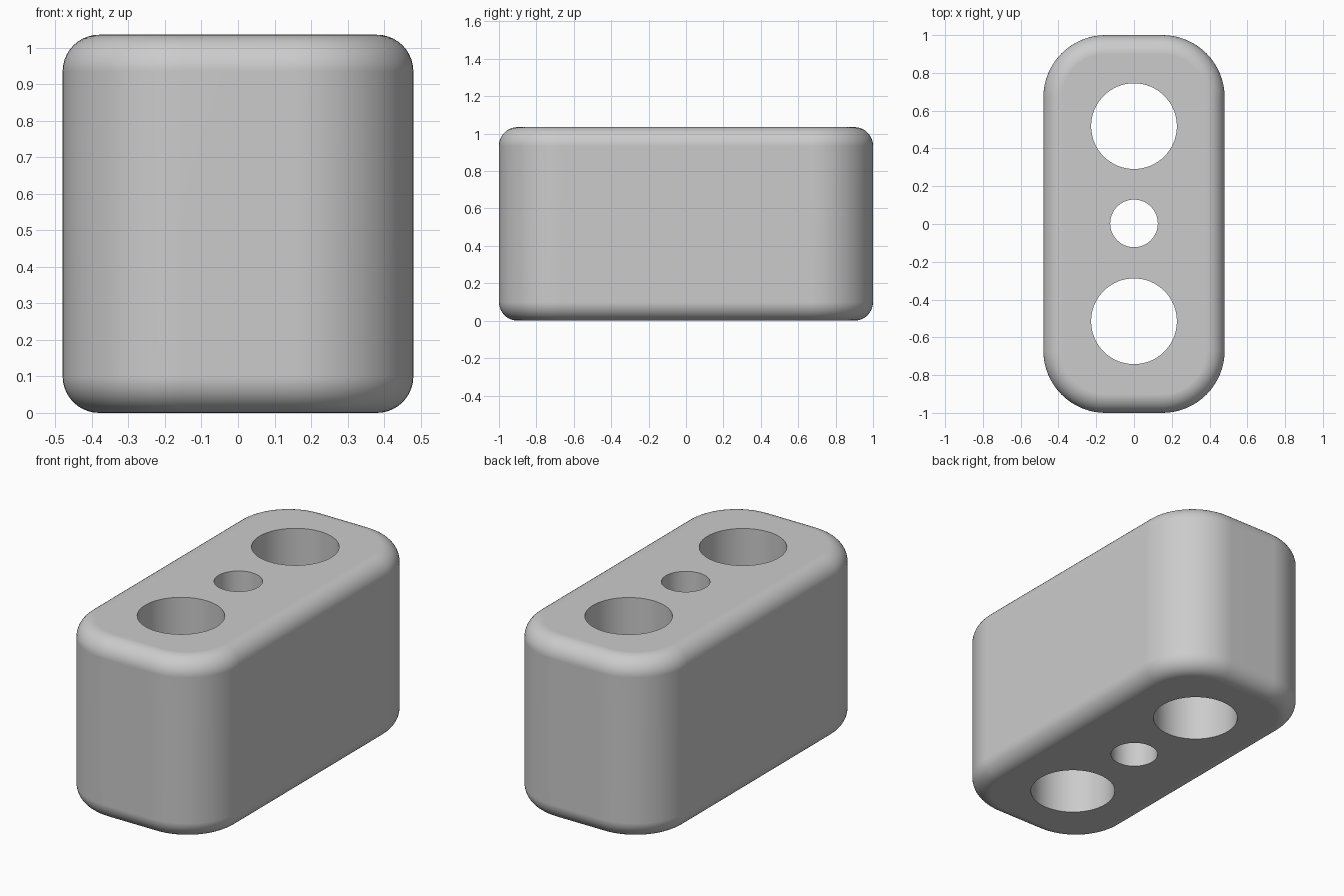
import bpy, bmesh
from math import sin, cos, pi, radians

if "Cube" in bpy.data.objects:
    bpy.data.objects.remove(bpy.data.objects["Cube"], do_unlink=True)

HALF_X, HALF_Y, HEIGHT = 0.48, 1.0, 1.035
CORNER, FILLET = 0.33, 0.1
ARC_STEPS, FILLET_STEPS = 16, 10

grey = bpy.data.materials.new("light grey")
grey.use_nodes = True
colour = (0.6, 0.6, 0.6, 1)
grey.diffuse_color = colour
grey.node_tree.nodes["Principled BSDF"].inputs["Base Color"].default_value = colour


def outline(inset):
    """Rounded rectangle shrunk by inset, anticlockwise."""
    points = []
    for quarter, (sx, sy) in enumerate([(1, 1), (-1, 1), (-1, -1), (1, -1)]):
        for i in range(ARC_STEPS + 1):
            a = (quarter + i / ARC_STEPS) * pi / 2
            r = CORNER - inset
            points.append((sx * (HALF_X - CORNER) + r * cos(a),
                           sy * (HALF_Y - CORNER) + r * sin(a)))
    return points


# Rounded block: stacked outlines following the bottom and top fillets
levels = []
for i in range(FILLET_STEPS + 1):
    a = i / FILLET_STEPS * pi / 2
    levels.append((FILLET * (1 - sin(a)), FILLET * (1 - cos(a))))
levels += [(inset, HEIGHT - z) for inset, z in reversed(levels)]

bm = bmesh.new()
rings = [[bm.verts.new((x, y, z)) for x, y in outline(inset)] for inset, z in levels]
for low, high in zip(rings, rings[1:]):
    for i in range(len(low)):
        j = (i + 1) % len(low)
        bm.faces.new((low[i], low[j], high[j], high[i]))
bm.faces.new(rings[0][::-1])
bm.faces.new(rings[-1])
mesh = bpy.data.meshes.new("block")
bm.to_mesh(mesh)
bm.free()
mesh.materials.append(grey)
block = bpy.data.objects.new("block", mesh)
bpy.context.collection.objects.link(block)


# Vertical through holes: two large, one small in the middle
def drill(y, radius):
    bpy.ops.mesh.primitive_cylinder_add(vertices=64, radius=radius, depth=HEIGHT * 2,
                                        location=(0, y, HEIGHT / 2))
    cutter = bpy.context.object
    cutter.name = "hole_cutter"
    cutter.hide_render = True
    cutter.data.materials.append(grey)
    bpy.ops.object.select_all(action='DESELECT')
    block.select_set(True)
    bpy.context.view_layer.objects.active = block
    cut = block.modifiers.new("hole", 'BOOLEAN')
    cut.operation, cut.solver, cut.object = 'DIFFERENCE', 'EXACT', cutter
    bpy.ops.object.modifier_apply(modifier=cut.name)
    bpy.data.objects.remove(cutter, do_unlink=True)


for y, radius in [(0.518, 0.227), (0.003, 0.126), (-0.515, 0.227)]:
    drill(y, radius)

# Smooth shading with crisp hole rims and flat ends
bpy.ops.object.shade_smooth_by_angle(angle=radians(35))
weighted = block.modifiers.new("weighted_normals", 'WEIGHTED_NORMAL')
weighted.keep_sharp = True
